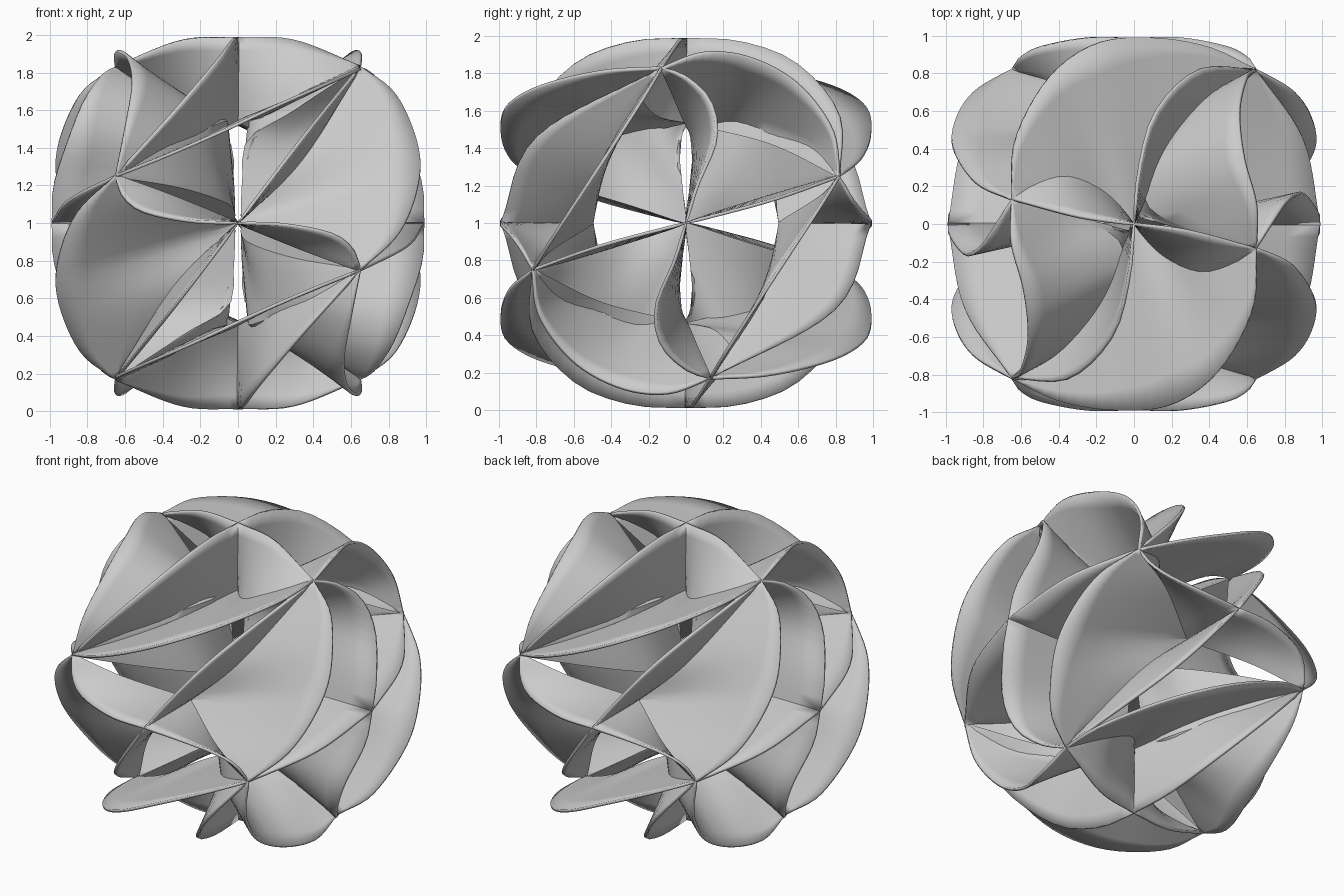
import bpy, bmesh
from mathutils import Vector, Matrix
from math import pi

if "Cube" in bpy.data.objects:
    bpy.data.objects.remove(bpy.data.objects["Cube"])

N = 15      # samples along each curve
ROWS = 7    # samples across each patch

# outer corner points
A1 = (.65, -.13, .83)
B1 = (.65, .82, .25)
B2 = (-.65, -.82, .25)
B3 = (.65, -.82, -.25)


def curve(pts, n):
    """Evenly spaced samples of a smooth curve through the points."""
    p = [Vector(q) for q in pts]
    p = [2 * p[0] - p[1]] + p + [2 * p[-1] - p[-2]]
    dense = []
    for i in range(1, len(p) - 2):
        a, b, c, d = p[i - 1:i + 3]
        for k in range(24):
            t = k / 24
            dense.append(.5 * (2 * b + (c - a) * t + (2 * a - 5 * b + 4 * c - d) * t * t
                               + (3 * b - a - 3 * c + d) * t ** 3))
    dense.append(p[-2])
    length = [0]
    for a, b in zip(dense, dense[1:]):
        length.append(length[-1] + (b - a).length)
    out, j = [], 0
    for i in range(n):
        s = length[-1] * i / (n - 1)
        while j < len(dense) - 2 and length[j + 1] < s:
            j += 1
        t = (s - length[j]) / (length[j + 1] - length[j])
        out.append(dense[j].lerp(dense[j + 1], min(1, t)))
    return out


def loft(bm, c0, c1):
    """Ruled patch between two sampled curves."""
    grid = [[bm.verts.new(a.lerp(b, r / (ROWS - 1))) for a, b in zip(c0, c1)]
            for r in range(ROWS)]
    for r in range(ROWS - 1):
        for i in range(len(c0) - 1):
            bm.faces.new((grid[r][i], grid[r][i + 1], grid[r + 1][i + 1], grid[r + 1][i]))


def pocket(name, v, c, p, q, edge_p, edge_q, crease_p, crease_q, arc, bend=None):
    """Two walls hanging from a rim point plus a round lobe, repeated by half turns."""
    bm = bmesh.new()
    cp = curve([c] + crease_p + [p], N)
    cq = curve([c] + crease_q + [q], N)
    loft(bm, curve([v] + edge_p + [p], N), cp)
    loft(bm, curve([v] + edge_q + [q], N), cq)
    inner = cp[::-1] + cq[1:]
    if bend:
        mid = curve([p] + bend + [q], 2 * N - 1)
        loft(bm, inner, mid)
        inner = mid
    loft(bm, inner, curve([p] + arc + [q], 2 * N - 1))
    bmesh.ops.remove_doubles(bm, verts=bm.verts, dist=.0005)
    bmesh.ops.dissolve_degenerate(bm, edges=bm.edges, dist=.0005)
    bmesh.ops.recalc_face_normals(bm, faces=bm.faces)
    mesh = bpy.data.meshes.new(name)
    bm.to_mesh(mesh)
    bm.free()
    turns = [Matrix.Identity(4)] + [Matrix.Rotation(pi, 4, ax) for ax in 'XYZ']
    for i, turn in enumerate(turns):
        ob = bpy.data.objects.new(f"{name}_{i + 1}", mesh.copy())
        bpy.context.collection.objects.link(ob)
        ob.data.transform(turn)
        ob.location.z = 1
        mod = ob.modifiers.new("thickness", 'SOLIDIFY')
        mod.thickness = .018
        mod.offset = 0
        bpy.ops.object.select_all(action='DESELECT')
        ob.select_set(True)
        bpy.context.view_layer.objects.active = ob
        bpy.ops.object.shade_smooth_by_angle(angle=.6)


# pockets under the top and bottom points
pocket("top_pocket", (0, 0, .99), (0, 0, .54), A1, B2,
       [(.3, -.04, .97)],
       [(-.03, -.3, .97), (-.12, -.6, .85), (-.35, -.82, .58)],
       [(.15, -.16, .58), (.35, -.25, .69), (.52, -.21, .77)],
       [(-.22, -.45, .43)],
       [(.63, -.45, .81), (.45, -.78, .73), (.2, -.96, .62), (-.1, -.99, .48), (-.4, -.94, .35)])

# pockets behind the front and back points
pocket("front_pocket", (0, -.99, 0), (0, -.5, 0), A1, B3,
       [(.35, -.8, .46)],
       [(.25, -.99, -.01), (.5, -.94, -.06), (.61, -.88, -.14)],
       [(.34, -.44, .34)],
       [(.35, -.72, -.14)],
       [(.84, -.22, .68), (.96, -.4, .4), (.95, -.55, .17), (.85, -.7, -.06)])

# deep pockets inside the two side points, reaching the middle
pocket("side_pocket", (.99, 0, 0), (.02, 0, 0), B1, A1,
       [(.9, .45, .12)],
       [(.98, .06, .2), (.9, .16, .45), (.82, .13, .65), (.73, 0, .78)],
       [(.05, .3, .1), (.3, .6, .19)],
       [(.03, .03, .25), (.06, .03, .44), (.3, -.03, .6)],
       [(.6, .78, .5), (.56, .6, .74), (.585, .35, .88), (.65, .1, .91)],
       [(.37, .65, .43), (.1, .3, .53), (.08, .1, .54), (.3, -.02, .61)])
